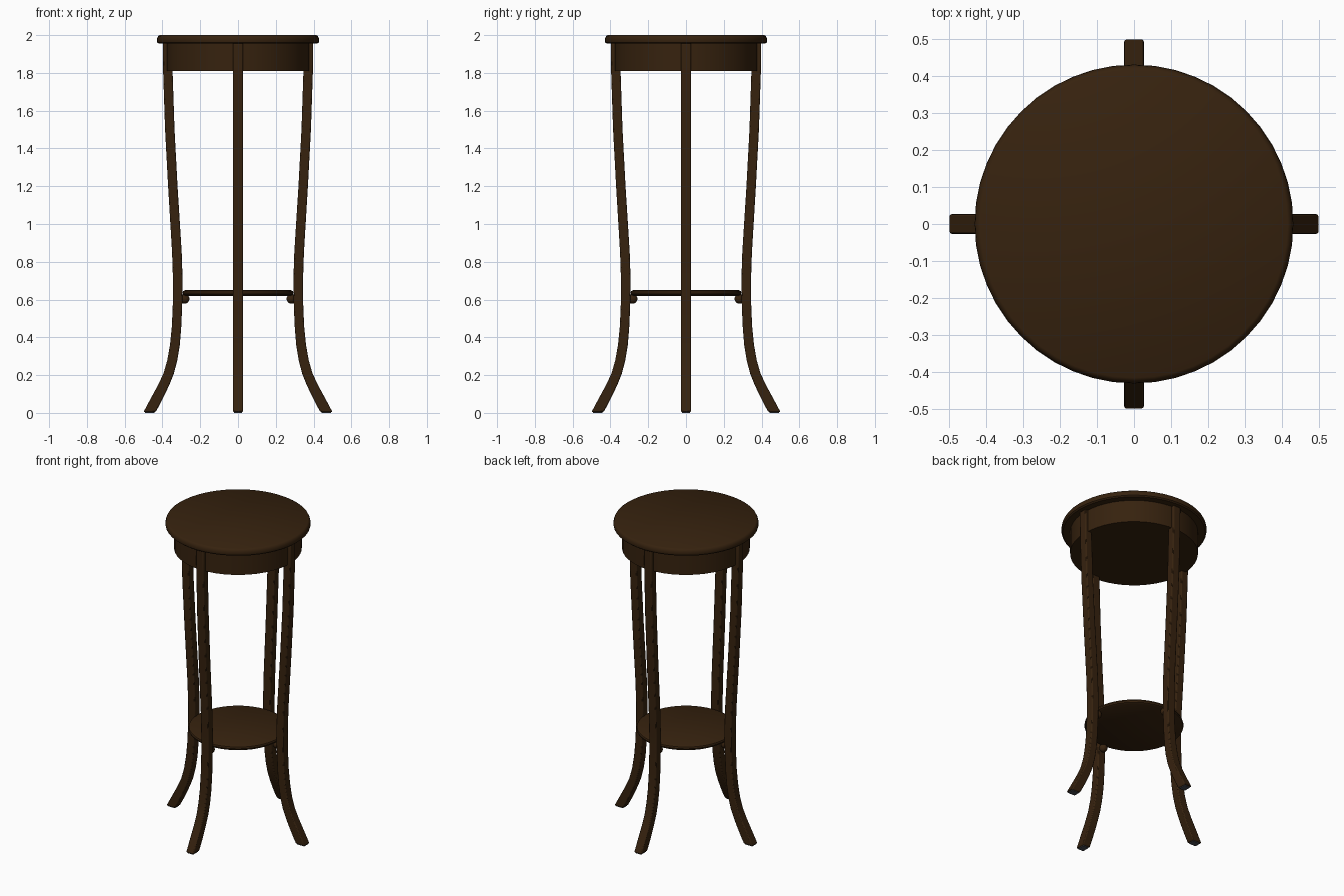
import bpy, bmesh, math
from mathutils import Matrix

cube = bpy.data.objects.get("Cube")
if cube:
    bpy.data.objects.remove(cube, do_unlink=True)


def material(name, rgb):
    m = bpy.data.materials.new(name)
    m.use_nodes = True
    m.diffuse_color = (*rgb, 1)
    m.node_tree.nodes["Principled BSDF"].inputs["Base Color"].default_value = (*rgb, 1)
    return m


wood = material("dark walnut", (0.037, 0.016, 0.0045))
felt = material("grey foot pad", (0.06, 0.065, 0.075))


def finish(name, bm, mat, angle=35):
    bmesh.ops.recalc_face_normals(bm, faces=bm.faces)
    mesh = bpy.data.meshes.new(name)
    bm.to_mesh(mesh)
    bm.free()
    mesh.materials.append(mat)
    ob = bpy.data.objects.new(name, mesh)
    bpy.context.collection.objects.link(ob)
    bpy.ops.object.select_all(action='DESELECT')
    ob.select_set(True)
    bpy.context.view_layer.objects.active = ob
    bpy.ops.object.shade_smooth_by_angle(angle=math.radians(angle))
    return ob


def turned(name, profile, sides=48):
    """Closed round part from (radius, height) points, bottom to top."""
    bm = bmesh.new()
    rings = []
    for r, z in profile:
        rings.append([bm.verts.new((r * math.cos(a), r * math.sin(a), z))
                      for a in (math.tau * i / sides for i in range(sides))])
    for low, high in zip(rings, rings[1:]):
        for i in range(sides):
            j = (i + 1) % sides
            bm.faces.new((low[i], low[j], high[j], high[i]))
    bm.faces.new(rings[0])
    bm.faces.new(rings[-1])
    return finish(name, bm, wood)


# Round top, apron below it and lower shelf
turned("table_top", [(0.42, 1.955), (0.428, 1.962), (0.43, 1.972),
                     (0.428, 1.985), (0.423, 1.995), (0.415, 2.0)])
turned("apron", [(0.378, 1.81), (0.378, 1.956)])
turned("lower_shelf", [(0.28, 0.62), (0.29, 0.626), (0.293, 0.635),
                       (0.29, 0.645), (0.28, 0.65)])

# Sabre leg outline: outer radius, inner radius, height
LEG = [(0.5, 0.436, 0.005), (0.476, 0.411, 0.05), (0.449, 0.386, 0.1),
       (0.422, 0.363, 0.15), (0.394, 0.339, 0.21), (0.374, 0.321, 0.28),
       (0.36, 0.308, 0.36), (0.35, 0.3, 0.46), (0.345, 0.295, 0.58),
       (0.344, 0.293, 0.7), (0.349, 0.298, 0.85), (0.37, 0.32, 1.2),
       (0.386, 0.336, 1.5), (0.396, 0.346, 1.8), (0.398, 0.348, 1.956)]
HALF = 0.027


def leg(name, turn):
    bm = bmesh.new()
    rings = [[bm.verts.new(p) for p in ((o, -HALF, z), (o, HALF, z),
                                        (i, HALF, z), (i, -HALF, z))]
             for o, i, z in LEG]
    for low, high in zip(rings, rings[1:]):
        for k in range(4):
            n = (k + 1) % 4
            bm.faces.new((low[k], low[n], high[n], high[k]))
    bm.faces.new(rings[0])
    bm.faces.new(rings[-1])
    bm.transform(turn)
    ob = finish(name, bm, wood)
    bev = ob.modifiers.new("soft_edges", 'BEVEL')
    bev.width = 0.006
    bev.segments = 2
    bev.limit_method = 'ANGLE'
    bev.angle_limit = math.radians(40)


for n, side in enumerate(("left", "back", "right", "front")):
    turn = Matrix.Rotation(n * math.pi / 2, 4, 'Z')
    leg(side + "_leg", turn)

    # Pad under the foot
    bm = bmesh.new()
    bmesh.ops.create_cube(bm, size=1, matrix=turn @ Matrix.Translation((0.467, 0, 0.004))
                          @ Matrix.Diagonal((0.05, 0.04, 0.008, 1)))
    finish(side + "_foot_pad", bm, felt)

    # Small round bracket carrying the shelf
    bm = bmesh.new()
    bmesh.ops.create_uvsphere(bm, u_segments=16, v_segments=10, radius=0.025,
                              matrix=turn @ Matrix.Translation((0.282, 0, 0.604)))
    finish(side + "_shelf_bracket", bm, wood)
